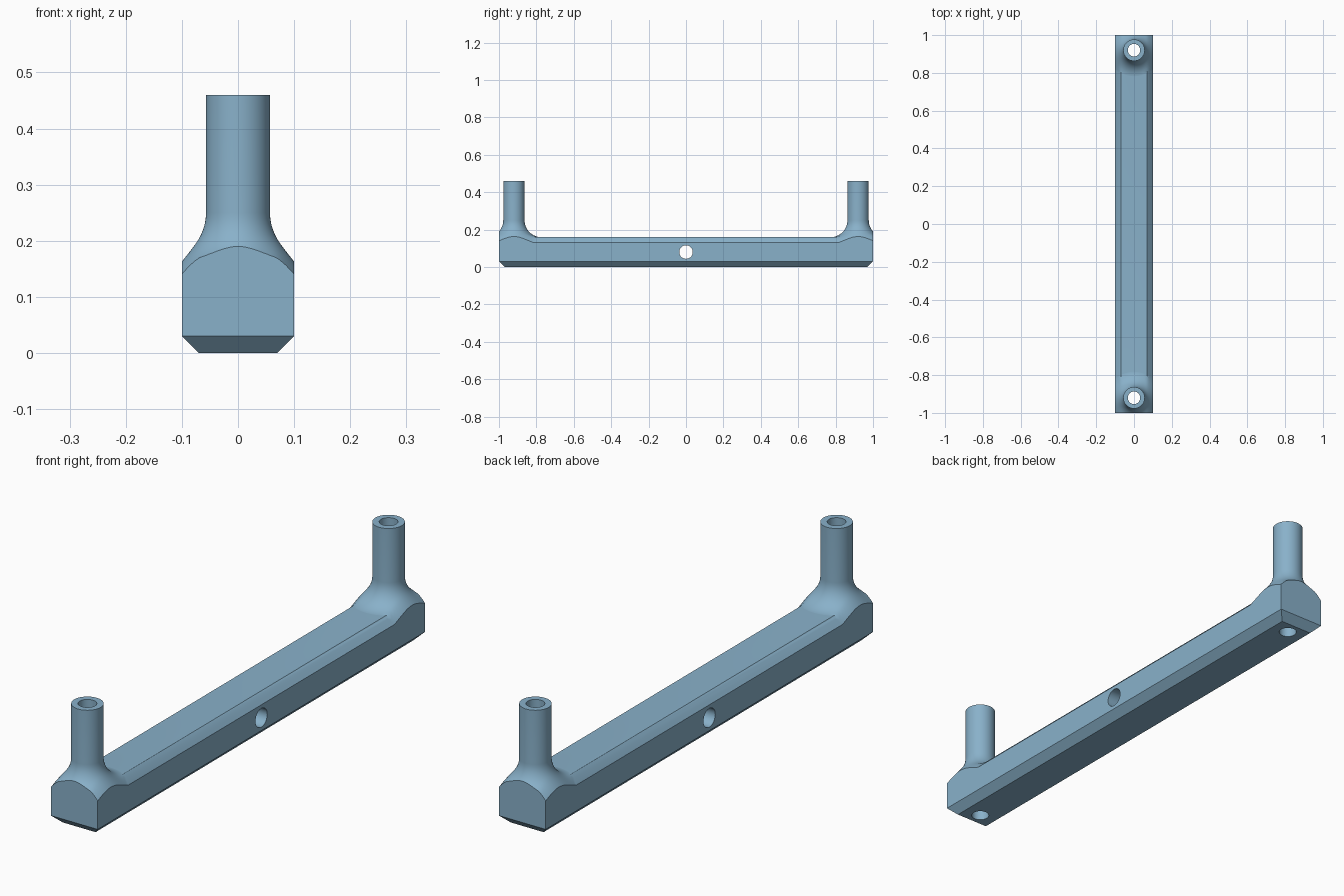
import bpy, bmesh, math

if "Cube" in bpy.data.objects:
    bpy.data.objects.remove(bpy.data.objects["Cube"])

L, W, H, C = 1.0, 0.1, 0.16, 0.03          # half length, half width, height, chamfer
POST_Y, POST_R, POST_TOP = 0.92, 0.057, 0.46
FILLET, HOLE_R = 0.09, 0.033

mat = bpy.data.materials.new("dusty blue")
mat.diffuse_color = (0.25, 0.44, 0.59, 1)
mat.use_nodes = True
mat.node_tree.nodes["Principled BSDF"].inputs["Base Color"].default_value = mat.diffuse_color


def to_object(name, bm):
    bmesh.ops.recalc_face_normals(bm, faces=bm.faces[:])
    mesh = bpy.data.meshes.new(name)
    bm.to_mesh(mesh)
    bm.free()
    mesh.materials.append(mat)
    obj = bpy.data.objects.new(name, mesh)
    bpy.context.collection.objects.link(obj)
    return obj


def hull(name, points):
    bm = bmesh.new()
    for p in points:
        bm.verts.new(p)
    bmesh.ops.convex_hull(bm, input=bm.verts[:])
    bmesh.ops.dissolve_limit(bm, angle_limit=0.01, verts=bm.verts[:], edges=bm.edges[:])
    return to_object(name, bm)


def boolean(target, tool, operation):
    """Apply a boolean and discard the tool."""
    mod = target.modifiers.new("cut", 'BOOLEAN')
    mod.operation, mod.object, mod.solver = operation, tool, 'EXACT'
    bpy.context.view_layer.objects.active = target
    bpy.ops.object.modifier_apply(modifier=mod.name)
    bpy.data.objects.remove(tool, do_unlink=True)


def flared_post(y):
    """Round post whose foot blends into the chamfered top of the bar."""
    profile = [(POST_R, POST_TOP, 0)]
    steps = 14
    for i in range(steps + 1):
        a = math.pi / 2 * i / steps
        r = POST_R + FILLET * (1 - math.cos(a))
        z = H + FILLET * (1 - math.sin(a))
        t = (r - POST_R) / FILLET
        profile.append((r, z - 0.0005 * t, t ** 1.5))
    profile.append((POST_R + FILLET, 0.06, 0))
    n = 64
    bm = bmesh.new()
    rings = []
    for r, z, w in profile:
        ring = []
        for k in range(n):
            a = 2 * math.pi * k / n
            x = r * math.cos(a)
            drop = max(0, abs(x) - (W - C)) * w
            ring.append(bm.verts.new((x, y + r * math.sin(a), z - drop)))
        rings.append(ring)
    for a, b in zip(rings, rings[1:]):
        for k in range(n):
            bm.faces.new((a[k], a[(k + 1) % n], b[(k + 1) % n], b[k]))
    bm.faces.new(rings[0])
    bm.faces.new(rings[-1])
    return to_object("post", bm)


def drill(radius, location, rotation=(0, 0, 0)):
    bpy.ops.mesh.primitive_cylinder_add(vertices=48, radius=radius, depth=2,
                                        location=location, rotation=rotation)
    tool = bpy.context.object
    tool.data.materials.append(mat)
    return tool


S = (-1, 1)
# Chamfered bar
bar = hull("handle_bar", [(sx * x, sy * y, z) for sx in S for sy in S for x, y, z in
                          ((W - C, L - C, 0), (W, L, C), (W, L, H - C), (W - C, L, H))])

# Posts, with the flared feet trimmed flush to the bar's sides and ends
for side in S:
    post = flared_post(side * POST_Y)
    bounds = hull("bounds", [(sx * W, sy * L, z) for sx in S for sy in S for z in (0, 1)])
    boolean(post, bounds, 'INTERSECT')
    boolean(bar, post, 'UNION')

# Bores through the posts and the cross hole in the middle
for side in S:
    boolean(bar, drill(HOLE_R, (0, side * POST_Y, 0.3)), 'DIFFERENCE')
boolean(bar, drill(0.036, (0, 0, 0.08), (0, math.pi / 2, 0)), 'DIFFERENCE')

bpy.ops.object.select_all(action='DESELECT')
bar.select_set(True)
bpy.context.view_layer.objects.active = bar
bpy.ops.object.shade_smooth_by_angle(angle=math.radians(25))
